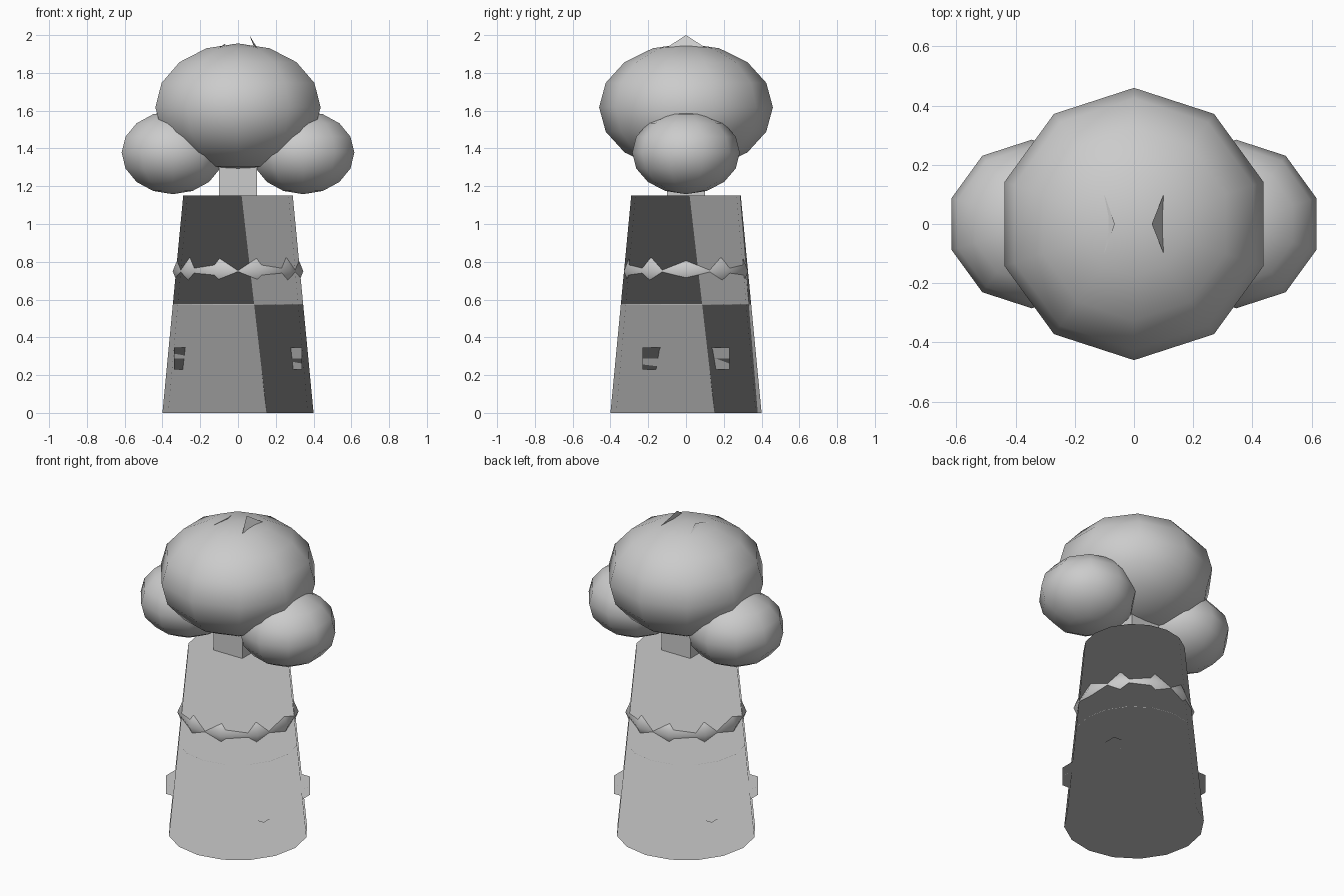
import bpy
import bmesh
from math import pi

cube = bpy.data.objects.get("Cube")
if cube:
    bpy.data.objects.remove(cube, do_unlink=True)

# One plain grey for every part
grey = bpy.data.materials.new("plain_grey")
grey.use_nodes = True
colour = (0.6, 0.6, 0.6, 1)
grey.diffuse_color = colour
grey.node_tree.nodes["Principled BSDF"].inputs["Base Color"].default_value = colour


def finish(name, smooth=True):
    """Name the active object, give it its colour and shading."""
    obj = bpy.context.object
    obj.name = name
    obj.data.materials.append(grey)
    if smooth:
        bpy.ops.object.shade_smooth()
    return obj


def cap_weighted(obj):
    """Soften the normals towards the large top and bottom faces."""
    mod = obj.modifiers.new("broad_normals", 'WEIGHTED_NORMAL')
    mod.mode = 'FACE_AREA'
    mod.weight = 100


def box(name, size, z, smooth=False):
    bpy.ops.mesh.primitive_cube_add(size=1, location=(0, 0, z))
    bpy.context.object.scale = size
    bpy.ops.object.transform_apply(location=False, rotation=False, scale=True)
    return finish(name, smooth)


def ball(name, x, z, radius, half_height):
    bpy.ops.mesh.primitive_uv_sphere_add(segments=10, ring_count=8, radius=1,
                                         location=(x, 0, z))
    bpy.context.object.scale = (radius, radius, half_height)
    bpy.ops.object.transform_apply(location=False, rotation=False, scale=True)
    return finish(name)


def ridge(name, side, tip):
    """Small crest poking out of the crown above one side of the neck."""
    bm = bmesh.new()
    front, back, low, top = [bm.verts.new(p) for p in (
        (side * 0.1, -0.1, 1.935), (side * 0.1, 0.1, 1.935),
        (side * 0.1, 0, 1.9), tip)]
    for tri in ((front, back, top), (front, low, back),
                (front, top, low), (back, low, top)):
        bm.faces.new(tri)
    bmesh.ops.recalc_face_normals(bm, faces=bm.faces)
    mesh = bpy.data.meshes.new(name)
    bm.to_mesh(mesh)
    bm.free()
    obj = bpy.data.objects.new(name, mesh)
    bpy.context.collection.objects.link(obj)
    mesh.materials.append(grey)


# Tapered body
bpy.ops.mesh.primitive_cone_add(vertices=16, radius1=0.4, radius2=0.29,
                                depth=1.15, location=(0, 0, 0.575))
cap_weighted(finish("body"))

# Flat slab whose four corners come through the body
cap_weighted(box("corner_slab", (0.68, 0.46, 0.115), 0.2875, smooth=True))

# Ten-sided belt, mostly sunk into the body
bpy.ops.mesh.primitive_torus_add(major_segments=10, minor_segments=8,
                                 major_radius=0.246, minor_radius=0.1,
                                 location=(0, 0, 0.75))
finish("belt")

# Neck running up inside the crown
box("neck", (0.2, 0.2, 0.8), 1.53)

# Rounded crown and the two side lobes
ball("crown", 0, 1.618, 0.46, 0.338)
for side, label in ((1, "left"), (-1, "right")):
    ball(label + "_lobe", side * 0.345, 1.378, 0.285, 0.22)

# Crests on top
ridge("left_crest", 1, (0.06, 0, 2.0))
ridge("right_crest", -1, (-0.065, 0, 1.955))
